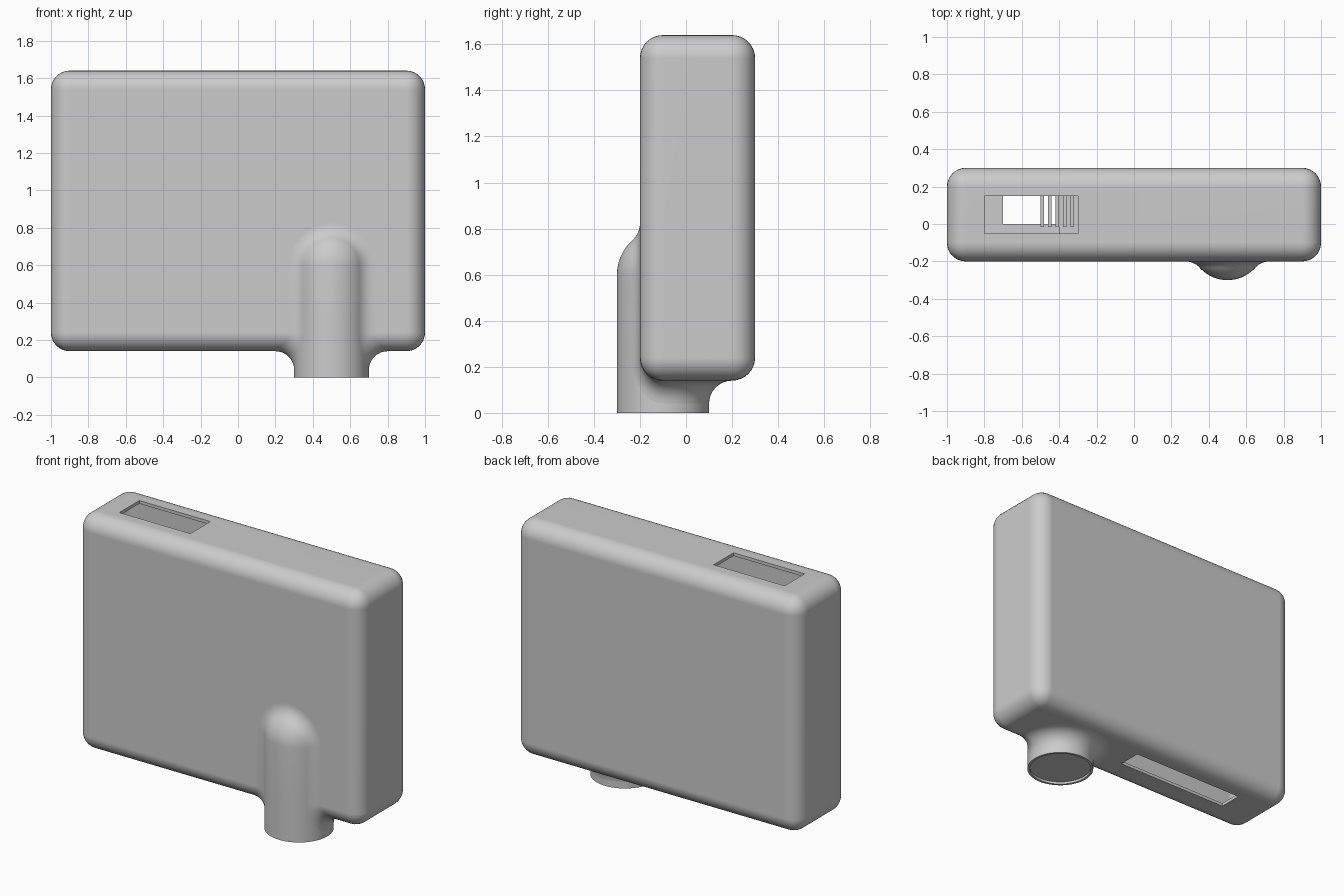
import bpy, bmesh, math
from mathutils import Vector, Matrix

if "Cube" in bpy.data.objects:
    bpy.data.objects.remove(bpy.data.objects["Cube"])

R = 0.1                 # rounding of body edges and pipe blend
Z0, Z1 = 0.14, 1.64     # body bottom and top
PX, PY, PR, PZ = 0.5, -0.1, 0.2, 0.6   # pipe axis, radius, dome centre height


def finish(name, bm):
    bmesh.ops.recalc_face_normals(bm, faces=bm.faces)
    me = bpy.data.meshes.new(name)
    bm.to_mesh(me)
    bm.free()
    ob = bpy.data.objects.new(name, me)
    bpy.context.collection.objects.link(ob)
    return ob


def select(ob):
    bpy.ops.object.select_all(action='DESELECT')
    ob.select_set(True)
    bpy.context.view_layer.objects.active = ob


def smooth(ob):
    select(ob)
    bpy.ops.object.shade_smooth_by_angle(angle=math.radians(35))


def add_box(bm, lo, hi):
    lo, hi = Vector(lo), Vector(hi)
    m = Matrix.Translation((lo + hi) / 2) @ Matrix.Diagonal((*(hi - lo), 1))
    bmesh.ops.create_cube(bm, size=1, matrix=m)


def box(name, lo, hi, bevel=0.0):
    bm = bmesh.new()
    add_box(bm, lo, hi)
    if bevel:
        bmesh.ops.bevel(bm, geom=bm.edges[:], offset=bevel, segments=8,
                        profile=0.5, affect='EDGES')
    return finish(name, bm)


# Hollow rounded case with a top slot and a bottom slot
T = 0.02
case = box("case", (-1, -0.2, Z0), (1, 0.3, Z1), R)
cutters = [
    box("cavity", (-1 + T, -0.2 + T, Z0 + T), (1 - T, 0.3 - T, Z1 - T), R - T),
    box("top_slot", (-0.8, -0.05, Z1 - 0.06), (-0.3, 0.15, Z1 + 0.1)),
    box("bottom_slot", (-0.7, 0.0, Z0 - 0.1), (0.1, 0.15, Z0 + 0.06)),
]
for c in cutters:
    select(case)
    mod = case.modifiers.new("cut", 'BOOLEAN')
    mod.operation, mod.solver, mod.object = 'DIFFERENCE', 'EXACT', c
    bpy.ops.object.modifier_apply(modifier=mod.name)
    bpy.data.objects.remove(c)
smooth(case)
case.modifiers.new("normals", 'WEIGHTED_NORMAL').keep_sharp = True

# Pipe: round column with a domed top and a shallow recess underneath
prof = [(0, 0.015), (0.185, 0.015), (0.185, 0), (PR, 0), (PR, 0.3)]
prof += [(PR * math.cos(a), PZ + PR * math.sin(a))
         for a in (math.pi / 2 * i / 12 for i in range(13))]
bm = bmesh.new()
vs = [bm.verts.new((PX + r, PY, z)) for r, z in prof]
es = [bm.edges.new(p) for p in zip(vs, vs[1:])]
bmesh.ops.spin(bm, geom=vs + es, cent=(PX, PY, 0), axis=(0, 0, 1),
               angle=2 * math.pi, steps=64)
bmesh.ops.remove_doubles(bm, verts=bm.verts, dist=1e-5)
smooth(finish("pipe", bm))

# Rolling-ball blend: ball centre, direction to case, point it leans towards
axis = lambda z: Vector((PX, PY, z))
D = PR + R
W = math.sqrt(D * D - 0.04)
stations = []
N = 32
for i in range(N + 1):                      # behind the pipe, under the case
    a = math.pi * i / N
    z = Z0 - R
    stations.append((Vector((PX + D * math.cos(a), PY + D * math.sin(a), z)),
                     Vector((0, 0, 1)), axis(z)))


def side(sign):                             # round the lower edge and up
    out = []
    for i in range(1, 13):
        p = math.pi / 2 * i / 12
        s, z = math.sin(p), Z0 + R - 0.2 * math.cos(p)
        x = PX + sign * math.sqrt(D * D - 0.04 * s * s)
        out.append((Vector((x, PY - 0.2 * s, z)),
                    Vector((0, s, math.cos(p))), axis(z)))
    return out


stations += side(-1)
for i in range(N + 1):                      # arch over the dome
    a = math.pi * (1 - i / N)
    stations.append((Vector((PX + W * math.cos(a), -0.3, PZ + W * math.sin(a))),
                     Vector((0, 1, 0)), axis(PZ)))
stations += side(1)[::-1]

bm = bmesh.new()
rows = []
for c, da, target in stations:
    db = (target - c).normalized()
    rows.append([bm.verts.new(c + R * da.slerp(db, k / 8)) for k in range(9)])
for r0, r1 in zip(rows, rows[1:] + rows[:1]):
    for k in range(8):
        bm.faces.new((r0[k], r0[k + 1], r1[k + 1], r1[k]))
blend = finish("pipe_blend", bm)
# make the open strip face outwards (towards the ball centre)
f = blend.data.polygons[4]
if f.normal.dot(stations[0][0] - f.center) < 0:
    blend.data.flip_normals()
smooth(blend)

# Inner block with a row of thin fins, seen through the top slot
box("inner_block", (-0.4, -0.15, 0.45), (0.12, 0.2, 0.7))
bm = bmesh.new()
for i in range(15):
    x = -0.5 + 0.04 * i
    add_box(bm, (x, -0.015, 0.7), (x + 0.02, 0.16, 0.9))
finish("fins", bm)
